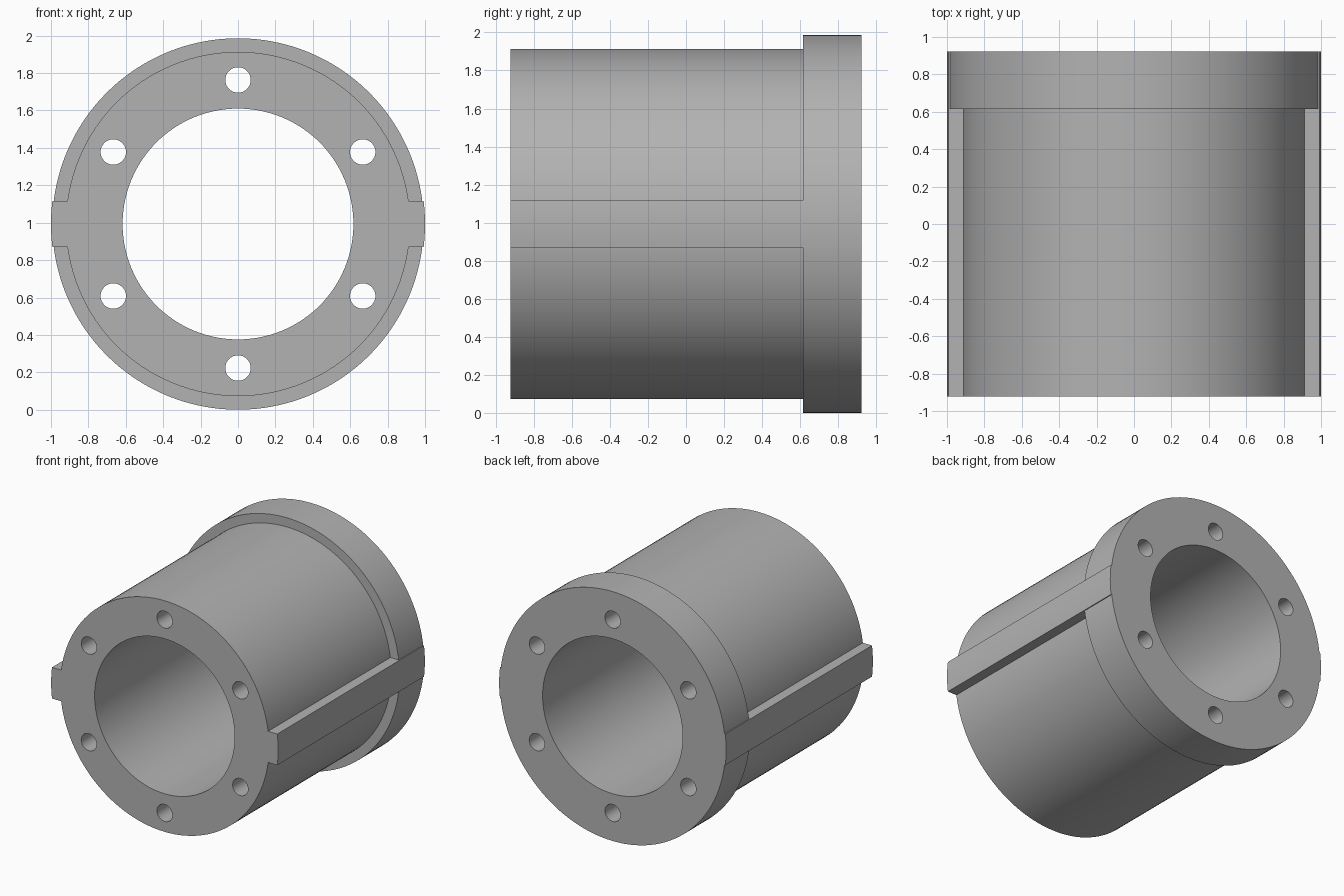
import bpy
import bmesh
from math import pi, sin, cos, asin

cube = bpy.data.objects.get("Cube")
if cube:
    bpy.data.objects.remove(cube, do_unlink=True)

BODY_R, FLANGE_R, KEY_R, BORE_R = 0.92, 0.993, 1.0, 0.617
HOLE_R, HOLE_RING = 0.068, 0.77
FRONT, STEP, BACK = -0.923, 0.615, 0.923
AXIS_Z = FLANGE_R
KEY_HALF = 0.124

metal = bpy.data.materials.new("machined grey")
metal.use_nodes = True
grey = (0.45, 0.45, 0.45, 1)
metal.diffuse_color = grey
metal.node_tree.nodes["Principled BSDF"].inputs["Base Color"].default_value = grey


def prism(name, outline, y0, y1):
    """Extrude an (x, z) outline around the axis from y0 to y1."""
    bm = bmesh.new()
    face = bm.faces.new([bm.verts.new((x, y0, z + AXIS_Z)) for x, z in outline])
    new = bmesh.ops.extrude_face_region(bm, geom=[face])["geom"]
    bmesh.ops.translate(bm, vec=(0, y1 - y0, 0),
                        verts=[v for v in new if isinstance(v, bmesh.types.BMVert)])
    bmesh.ops.recalc_face_normals(bm, faces=bm.faces)
    mesh = bpy.data.meshes.new(name)
    bm.to_mesh(mesh)
    bm.free()
    mesh.materials.append(metal)
    obj = bpy.data.objects.new(name, mesh)
    bpy.context.collection.objects.link(obj)
    return obj


def circle(r, n, cx=0, cz=0):
    return [(cx + r * cos(2 * pi * i / n), cz + r * sin(2 * pi * i / n)) for i in range(n)]


def combine(target, tool, operation):
    """Apply a boolean and discard the tool."""
    bpy.context.view_layer.objects.active = target
    mod = target.modifiers.new(operation.lower(), 'BOOLEAN')
    mod.operation, mod.solver, mod.object = operation, 'EXACT', tool
    bpy.ops.object.modifier_apply(modifier=mod.name)
    bpy.data.objects.remove(tool, do_unlink=True)


# Barrel with its rear flange
sleeve = prism("flanged_sleeve", circle(BODY_R, 128), FRONT, BACK)
combine(sleeve, prism("flange", circle(FLANGE_R, 128), STEP, BACK), 'UNION')

# Full-length keys on both sides, with rounded outer faces
half_angle = asin(KEY_HALF / KEY_R)
arc = [(KEY_R * cos(a), KEY_R * sin(a))
       for a in (half_angle * (i / 4 - 1) for i in range(9))]
for side in (-1, 1):
    outline = [(side * x, z) for x, z in [(0.8, -KEY_HALF)] + arc + [(0.8, KEY_HALF)]]
    combine(sleeve, prism("key", outline, FRONT, BACK), 'UNION')

# Central bore and ring of six through holes
combine(sleeve, prism("bore", circle(BORE_R, 128), -1.1, 1.1), 'DIFFERENCE')
for i in range(6):
    a = pi / 2 + i * pi / 3
    hole = circle(HOLE_R, 32, HOLE_RING * cos(a), HOLE_RING * sin(a))
    combine(sleeve, prism("hole", hole, -1.1, 1.1), 'DIFFERENCE')

# Smooth round walls, crisp rims
bpy.ops.object.select_all(action='DESELECT')
sleeve.select_set(True)
bpy.context.view_layer.objects.active = sleeve
bpy.ops.object.shade_smooth_by_angle(angle=pi / 6)
